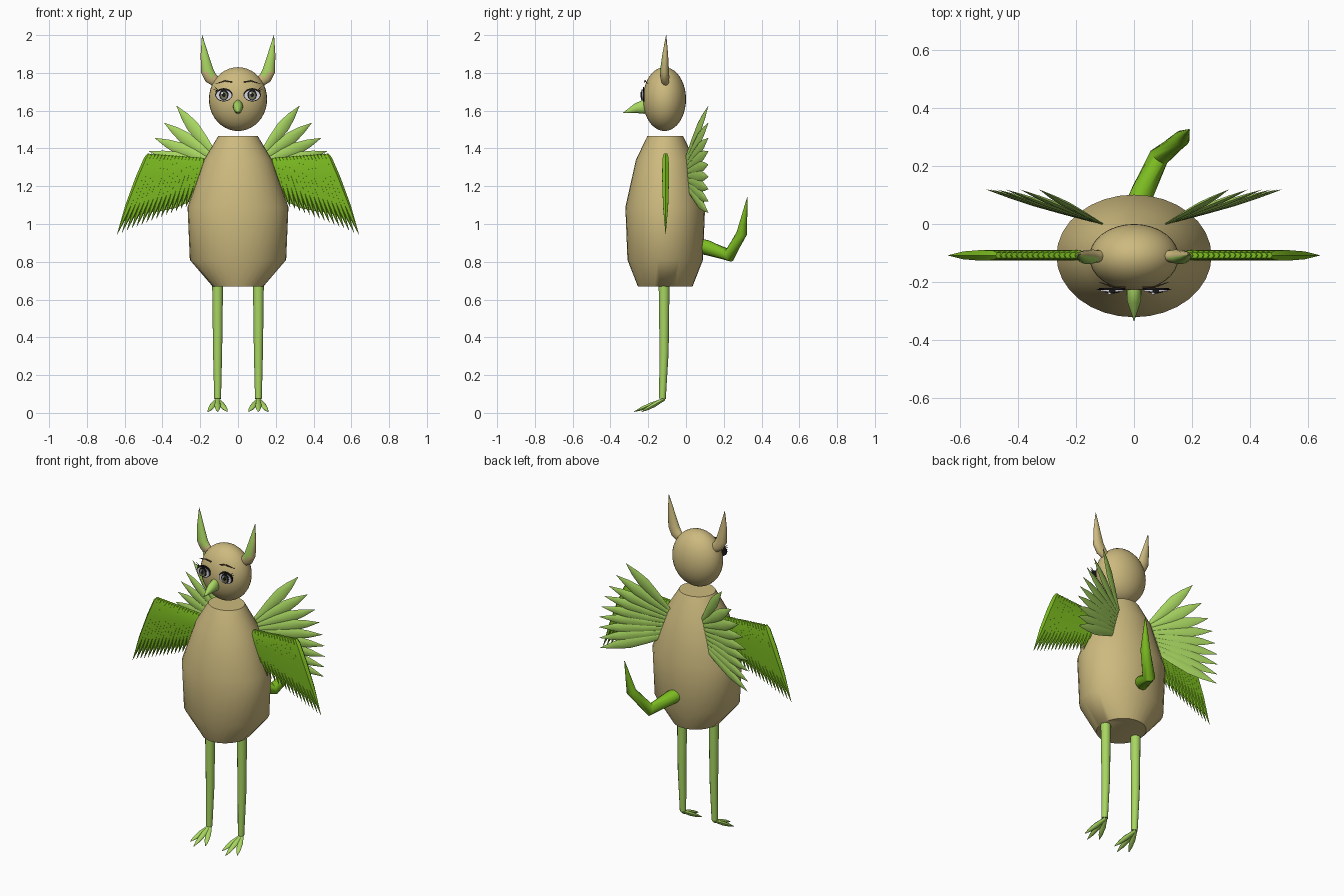
import bpy
import bmesh
from math import cos, sin, pi, radians
from mathutils import Vector

cube = bpy.data.objects.get("Cube")
if cube:
    bpy.data.objects.remove(cube, do_unlink=True)


def material(name, colour):
    mat = bpy.data.materials.new(name)
    mat.use_nodes = True
    mat.diffuse_color = (*colour, 1)
    mat.node_tree.nodes["Principled BSDF"].inputs["Base Color"].default_value = (*colour, 1)
    return mat


TAN = material("tan", (0.61, 0.49, 0.21))
LIME = material("light green", (0.39, 0.67, 0.12))
GREEN = material("leaf green", (0.2, 0.5, 0.015))
BLACK = material("black", (0.01, 0.01, 0.01))
WHITE = material("eye white", (0.72, 0.68, 0.76))
IRIS = material("iris olive", (0.16, 0.17, 0.09))
BROWN = material("brow brown", (0.09, 0.06, 0.03))


def loft(bm, path, sizes, hint=(1, 0, 0), sides=12):
    """Sweep elliptical rings of (width, depth) along a path."""
    path = [Vector(p) for p in path]
    rings = []
    for i, (p, (w, d)) in enumerate(zip(path, sizes)):
        along = (path[min(i + 1, len(path) - 1)] - path[max(i - 1, 0)]).normalized()
        side = Vector(hint)
        side = (side - along * side.dot(along)).normalized()
        up = along.cross(side)
        rings.append([bm.verts.new(p + side * w * cos(a) + up * d * sin(a))
                      for a in (2 * pi * k / sides for k in range(sides))])
    for a, b in zip(rings, rings[1:]):
        for k in range(sides):
            n = (k + 1) % sides
            bm.faces.new((a[k], a[n], b[n], b[k]))
    bm.faces.new(rings[0][::-1])
    bm.faces.new(rings[-1])


def finish(name, bm, *mats, angle=50, rule=None):
    bmesh.ops.recalc_face_normals(bm, faces=bm.faces[:])
    if rule:
        for f in bm.faces:
            f.material_index = int(rule(f))
    for f in bm.faces:
        f.smooth = True
    mesh = bpy.data.meshes.new(name)
    bm.to_mesh(mesh)
    bm.free()
    mesh.set_sharp_from_angle(angle=radians(angle))
    for m in mats:
        mesh.materials.append(m)
    obj = bpy.data.objects.new(name, mesh)
    bpy.context.collection.objects.link(obj)
    return obj


def tube(name, path, sizes, *mats, hint=(1, 0, 0), sides=12, **options):
    bm = bmesh.new()
    loft(bm, path, sizes, hint, sides)
    return finish(name, bm, *mats, **options)


def feather(bm, root, tip, width, depth, profile, hint, sides=6):
    """Pointed leaf whose profile lists (fraction along, relative size)."""
    root, tip = Vector(root), Vector(tip)
    loft(bm, [root.lerp(tip, t) for t, _ in profile],
         [(width * s, depth * s) for _, s in profile], hint, sides)


def plate(name, x, z, w, h, y, mat):
    """Thin upright oval facing the front."""
    return tube(name, [(x, y, z), (x, y + 0.008, z)], [(w, h)] * 2, mat, sides=24)


def mix(a, b, t):
    return a + (b - a) * t


# Body
tube("body", [(0, -0.11, z) for z in (0.67, 0.81, 1.09, 1.34, 1.465)],
     [(0.135, 0.145), (0.255, 0.2), (0.267, 0.211), (0.18, 0.155), (0.105, 0.095)],
     TAN, sides=32)

# Head
bm = bmesh.new()
bmesh.ops.create_uvsphere(bm, u_segments=32, v_segments=20, radius=1)
for v in bm.verts:
    v.co = Vector((v.co.x * 0.154, v.co.y * 0.114 - 0.114, v.co.z * 0.169 + 1.661))
finish("head", bm, TAN)

# Beak
tube("beak", [(0, -0.19, 1.62), (0, -0.225, 1.62), (0, -0.265, 1.612), (0, -0.333, 1.588)],
     [(0.02, 0.03), (0.026, 0.037), (0.024, 0.026), (0.001, 0.001)], LIME, sides=16)

# Tail
tube("tail", [(0, 0.04, 0.89), (0.03, 0.11, 0.875), (0.085, 0.23, 0.835),
              (0.165, 0.295, 0.95), (0.19, 0.325, 1.14)],
     [(r, r) for r in (0.04, 0.04, 0.036, 0.028, 0.002)], GREEN, sides=16)

LONG = [(0, 0.5), (0.06, 0.9), (0.3, 1), (0.65, 0.75), (1, 0.03)]
LEAF = [(0, 0.3), (0.35, 0.8), (0.6, 1), (0.8, 0.65), (1, 0.03)]
TOE = [(0, 0.6), (0.45, 1), (0.75, 0.75), (1, 0.1)]

for s, label in ((1, "left"), (-1, "right")):
    # Leg
    x = s * 0.108
    tube(label + "_leg", [(x, -0.116, 0.7), (x, -0.116, 0.32), (x, -0.125, 0.075)],
         [(r, r) for r in (0.029, 0.024, 0.018)], LIME)

    # Foot with three toes
    bm = bmesh.new()
    for dx, y in ((-0.052, -0.235), (0, -0.275), (0.052, -0.235)):
        feather(bm, (x, -0.115, 0.072), (x + dx, y, 0.006), 0.017, 0.012, TOE, (1, 0, 0), 8)
    finish(label + "_foot", bm, LIME)

    # Arm wing: a row of long overlapping feathers
    bm = bmesh.new()
    count = 16
    for i in range(count):
        t = i / (count - 1)
        feather(bm, (s * mix(0.19, 0.465, t), -0.108, mix(1.35, 1.37, t)),
                (s * mix(0.25, 0.64, t), -0.108, mix(1.1, 0.945, t)),
                0.025, 0.021, LONG, (1, 0, 0))
    finish(label + "_arm_wing", bm, GREEN, angle=35)

    # Back wing: a fan of broad leaf feathers
    bm = bmesh.new()
    tips = ((0.325, 1.625), (0.39, 1.535), (0.44, 1.455), (0.47, 1.385), (0.49, 1.315),
            (0.505, 1.25), (0.507, 1.185), (0.505, 1.12), (0.5, 1.06))
    for i, (tx, tz) in enumerate(tips):
        t = i / (len(tips) - 1)
        root = Vector((s * 0.11, 0.0, mix(1.35, 1.2, t)))
        tip = Vector((s * tx, 0.118, tz))
        flat = (tip - root).cross(Vector((s * -0.3, 1, 0)))
        feather(bm, root, tip, 0.034, 0.01, LEAF, flat)
    finish(label + "_back_wing", bm, LIME, angle=30)

    # Ear, green on the front inner side
    def inner(f):
        return (f.normal.y < -0.2 and f.normal.x * s < 0.5
                and f.calc_center_median().z > 1.79)
    tube(label + "_ear", [(s * 0.12, -0.11, 1.755), (s * 0.145, -0.112, 1.775),
                          (s * 0.163, -0.114, 1.81), (s * 0.178, -0.11, 1.9),
                          (s * 0.19, -0.105, 2.0)],
         [(0.028, 0.02), (0.034, 0.024), (0.034, 0.024), (0.02, 0.015), (0.001, 0.001)],
         TAN, LIME, sides=16, rule=inner)

    # Eye, layered from thin ovals
    ex = s * 0.075
    plate(label + "_eye_outline", ex, 1.684, 0.046, 0.035, -0.228, BLACK)
    plate(label + "_eye_white", ex, 1.681, 0.041, 0.028, -0.232, WHITE)
    plate(label + "_iris_rim", ex, 1.683, 0.025, 0.028, -0.235, BLACK)
    plate(label + "_iris", ex, 1.68, 0.018, 0.021, -0.238, IRIS)
    plate(label + "_pupil", ex, 1.683, 0.009, 0.012, -0.24, BLACK)
    plate(label + "_glint", ex - 0.009, 1.693, 0.006, 0.006, -0.242, WHITE)

    # Lashes
    bm = bmesh.new()
    for dx, dz in ((0.022, 0.022), (0.026, 0.012), (0.02, 0.003)):
        root = Vector((ex + s * 0.028, -0.225, 1.697 + dz * 0.4))
        tip = root + Vector((s * dx, 0, dz))
        loft(bm, [root, tip], [(0.003, 0.003), (0.001, 0.001)], (0, 1, 0), 6)
    finish(label + "_lashes", bm, BLACK)

    # Brow
    tube(label + "_brow", [(s * 0.03, -0.219, 1.752), (s * 0.07, -0.217, 1.758),
                           (s * 0.12, -0.2, 1.742)],
         [(0.003, 0.004), (0.003, 0.004), (0.001, 0.001)], BROWN, hint=(0, 1, 0), sides=6)
